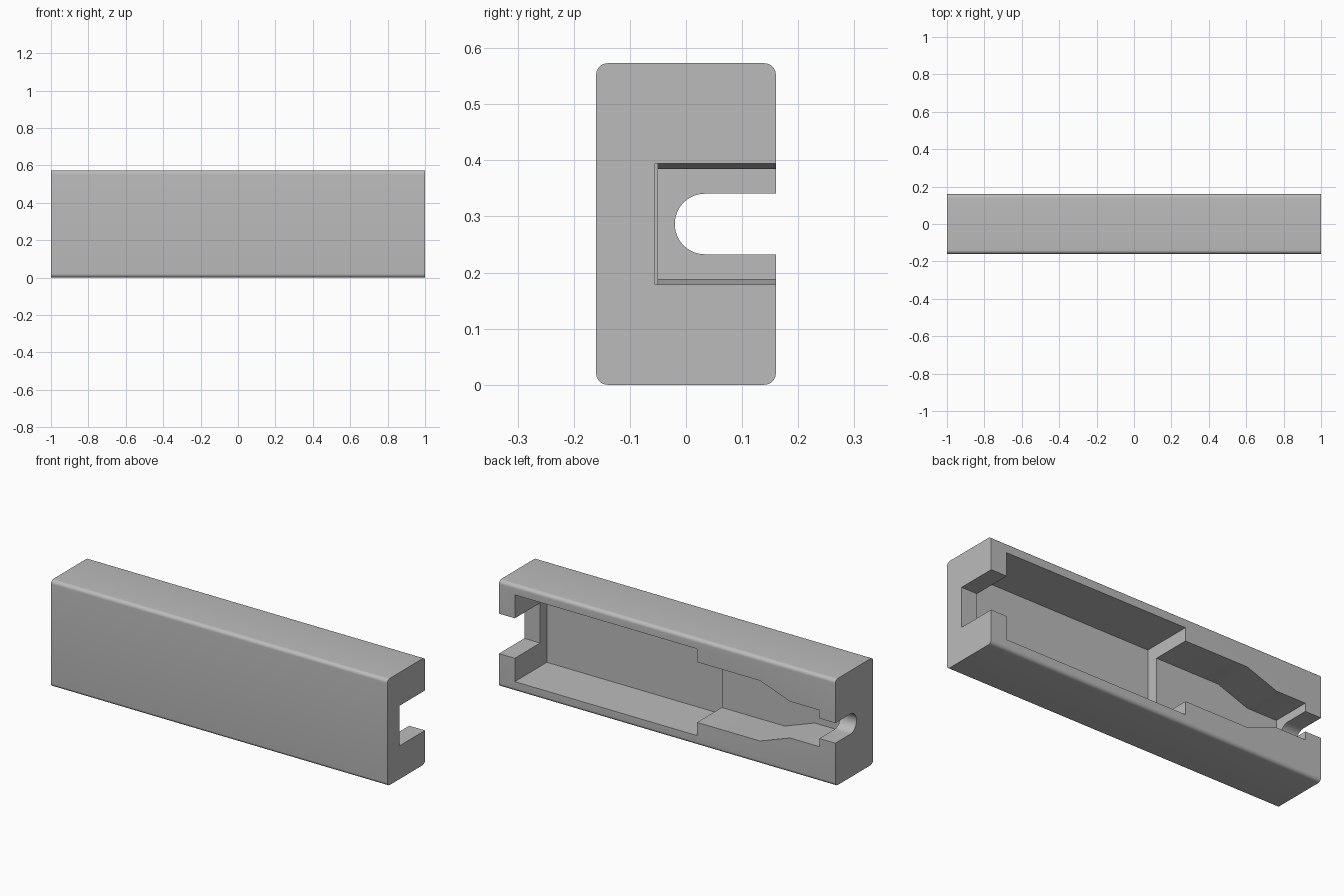
import bpy
import bmesh
import math
from mathutils import Vector

cube = bpy.data.objects.get("Cube")
if cube:
    bpy.data.objects.remove(cube, do_unlink=True)

HALF_Y, HEIGHT = 0.16, 0.573
MID_Z = HEIGHT / 2
OPEN = HALF_Y + 0.1      # cutters run out past the open back

grey = bpy.data.materials.new("plain grey")
grey.use_nodes = True
colour = (0.5, 0.5, 0.5, 1)
grey.diffuse_color = colour
grey.node_tree.nodes["Principled BSDF"].inputs["Base Color"].default_value = colour


def prism(name, points, sweep):
    """Solid made by sweeping a closed outline along a vector."""
    bm = bmesh.new()
    face = bm.faces.new([bm.verts.new(p) for p in points])
    new = bmesh.ops.extrude_face_region(bm, geom=[face])["geom"]
    bmesh.ops.translate(bm, vec=Vector(sweep),
                        verts=[v for v in new if isinstance(v, bmesh.types.BMVert)])
    bmesh.ops.recalc_face_normals(bm, faces=bm.faces)
    mesh = bpy.data.meshes.new(name)
    bm.to_mesh(mesh)
    bm.free()
    mesh.materials.append(grey)
    obj = bpy.data.objects.new(name, mesh)
    bpy.context.collection.objects.link(obj)
    return obj


def arc(x, y, z, radius, start, end, steps):
    """Points on an arc in the yz plane, angles in degrees."""
    angles = [math.radians(start + (end - start) * i / steps) for i in range(steps + 1)]
    return [(x, y + radius * math.cos(a), z + radius * math.sin(a)) for a in angles]


def pocket(name, profile, floor):
    """Pocket cutter from (x, half height) pairs, open at the back."""
    upper = [(x, floor, MID_Z + h) for x, h in profile]
    lower = [(x, floor, MID_Z - h) for x, h in reversed(profile)]
    return prism(name, upper + lower, (0, OPEN - floor, 0))


# Long block with four rounded long edges
r = 0.02
outline = []
for i, (sy, top) in enumerate([(1, True), (-1, True), (-1, False), (1, False)]):
    outline += arc(-1, sy * (HALF_Y - r), HEIGHT - r if top else r,
                   r, 90 * i, 90 * i + 90, 8)
housing = prism("housing", outline, (2, 0, 0))

# Pockets and end openings
slot_r = 0.054
slot_y = -0.02 + slot_r
slot = ([(-1.1, OPEN, MID_Z + slot_r)]
        + arc(-1.1, slot_y, MID_Z, slot_r, 90, 270, 24)
        + [(-1.1, OPEN, MID_Z - slot_r)])
cutters = [
    pocket("main_pocket", [(-0.178, 0.233), (0.906, 0.233)], -0.112),
    pocket("tapered_pocket", [(-0.1, 0.162), (-0.552, 0.162),
                              (-0.73, 0.098), (-0.905, 0.098)], -0.05),
    pocket("end_opening", [(0.8, 0.1075), (1.1, 0.1075)], -0.055),
    prism("round_slot", slot, (0.25, 0, 0)),
]

bpy.ops.object.select_all(action="DESELECT")
bpy.context.view_layer.objects.active = housing
housing.select_set(True)
for cutter in cutters:
    cutter.hide_render = True
    mod = housing.modifiers.new("cut", "BOOLEAN")
    mod.operation, mod.solver, mod.object = "DIFFERENCE", "EXACT", cutter
    bpy.ops.object.modifier_apply(modifier=mod.name)
    bpy.data.objects.remove(cutter, do_unlink=True)

bpy.ops.object.shade_smooth_by_angle(angle=math.radians(30))
